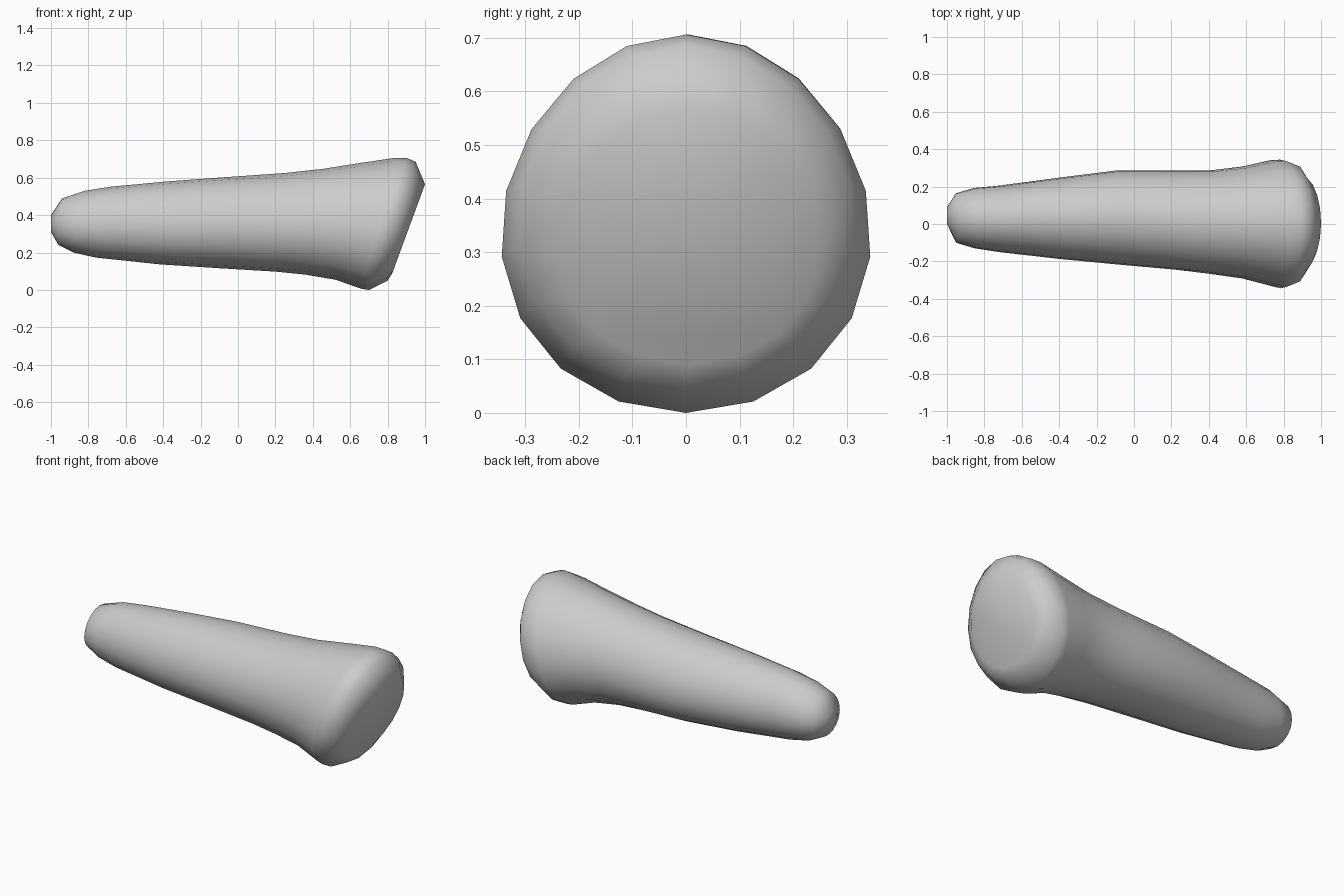
import bpy, bmesh
from math import sin, cos, pi, radians

if "Cube" in bpy.data.objects:
    bpy.data.objects.remove(bpy.data.objects["Cube"])

SIDES = 18

# Cross-sections from the rounded tip to the slanted end:
# top x, top z, bottom x, bottom z, min y, max y
SECTIONS = [
    (-1.00, 0.40, -1.00, 0.31, 0.00, 0.09),
    (-0.94, 0.49, -0.96, 0.24, -0.10, 0.165),
    (-0.82, 0.53, -0.88, 0.20, -0.13, 0.193),
    (-0.68, 0.552, -0.76, 0.173, -0.15, 0.205),
    (-0.38, 0.58, -0.42, 0.137, -0.187, 0.248),
    (-0.08, 0.602, -0.10, 0.116, -0.217, 0.287),
    (0.25, 0.625, 0.20, 0.098, -0.245, 0.287),
    (0.46, 0.648, 0.36, 0.082, -0.267, 0.287),
    (0.66, 0.68, 0.52, 0.055, -0.292, 0.308),
    (0.84, 0.706, 0.66, 0.006, -0.333, 0.343),
    (0.90, 0.706, 0.70, 0.0, -0.345, 0.345),
    (0.95, 0.685, 0.80, 0.05, -0.315, 0.315),
    (1.00, 0.565, 0.825, 0.09, -0.24, 0.25),
]


def add_ring(bm, section):
    """Slanted egg-shaped ring, a little fuller towards the bottom."""
    xt, zt, xb, zb, y0, y1 = section
    ring = []
    for i in range(SIDES):
        a = 2 * pi * i / SIDES
        up = cos(a)
        t = (1 + up) / 2
        half = (y1 - y0) / 2 * (1 - 0.07 * up)
        ring.append(bm.verts.new((xb + (xt - xb) * t,
                                  (y0 + y1) / 2 + half * sin(a),
                                  zb + (zt - zb) * t)))
    return ring


# Tapered grip with flared, slanted end, lofted through the sections
bm = bmesh.new()
rings = [add_ring(bm, s) for s in SECTIONS]
for a, b in zip(rings, rings[1:]):
    for i in range(SIDES):
        j = (i + 1) % SIDES
        bm.faces.new((a[i], a[j], b[j], b[i]))
bm.faces.new(rings[0])
bm.faces.new(rings[-1])
bmesh.ops.recalc_face_normals(bm, faces=bm.faces)

mesh = bpy.data.meshes.new("tapered_grip")
bm.to_mesh(mesh)
bm.free()
grip = bpy.data.objects.new("tapered_grip", mesh)
bpy.context.collection.objects.link(grip)

# Smooth shading all round
bpy.context.view_layer.objects.active = grip
grip.select_set(True)
bpy.ops.object.shade_smooth_by_angle(angle=radians(65))
